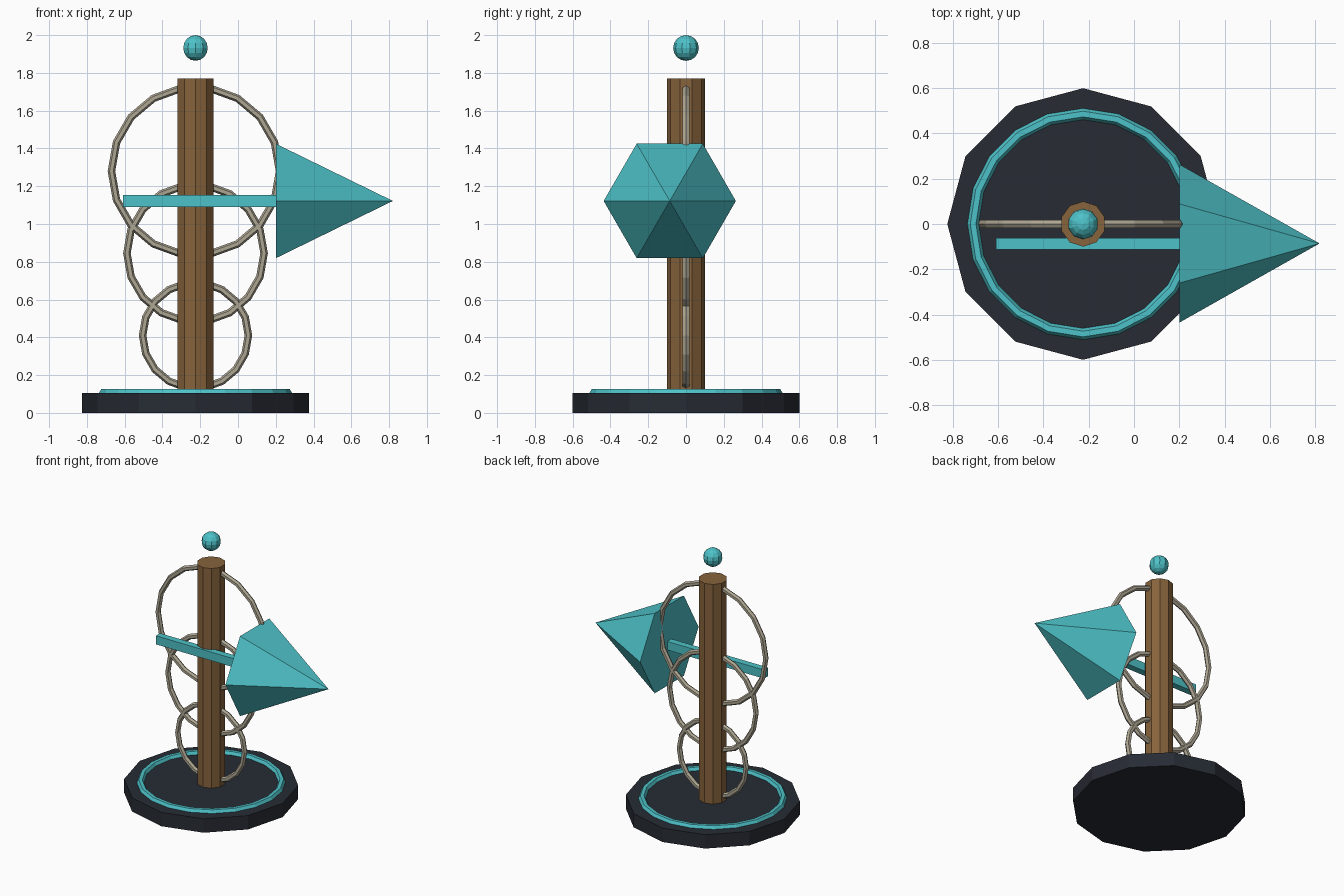
import bpy
from math import pi

if "Cube" in bpy.data.objects:
    bpy.data.objects.remove(bpy.data.objects["Cube"])

CX = -0.225  # x of the post axis


def material(name, rgb):
    m = bpy.data.materials.new(name)
    m.diffuse_color = (*rgb, 1)
    m.use_nodes = True
    m.node_tree.nodes["Principled BSDF"].inputs["Base Color"].default_value = m.diffuse_color
    return m


DARK = material("dark_stone", (0.02, 0.024, 0.034))
TEAL = material("teal", (0.075, 0.54, 0.58))
WOOD = material("wood", (0.24, 0.125, 0.045))
WIRE = material("pale_metal", (0.42, 0.38, 0.29))


def finish(name, mat):
    ob = bpy.context.object
    ob.name = name
    ob.data.materials.append(mat)
    return ob


def cylinder(name, sides, radius, z0, z1, mat):
    bpy.ops.mesh.primitive_cylinder_add(vertices=sides, radius=radius, depth=z1 - z0,
                                        location=(CX, 0, (z0 + z1) / 2))
    return finish(name, mat)


def ring(name, z, major, minor, segments, mat, tilt=0):
    bpy.ops.mesh.primitive_torus_add(major_radius=major, minor_radius=minor,
                                     major_segments=segments, minor_segments=6,
                                     location=(CX, 0, z), rotation=(tilt, 0, 0))
    return finish(name, mat)


# Base disc with inlaid ring, and the post
cylinder("base", 12, 0.6, 0, 0.105, DARK)
ring("base_ring", 0.105, 0.486, 0.025, 20, TEAL)
cylinder("post", 10, 0.1, 0.1, 1.77, WOOD)

# Upright hoops, growing towards the top
for i, (z, r) in enumerate([(0.41, 0.28), (0.845, 0.363), (1.28, 0.445)]):
    ring(f"hoop_{i + 1}", z, r, 0.02, 18, WIRE, pi / 2)

# Floating ball
bpy.ops.mesh.primitive_uv_sphere_add(segments=10, ring_count=8, radius=0.068,
                                     location=(CX, 0, 1.932))
finish("floating_ball", TEAL)

# Pointer: bar in front of the post and a six-sided head
bpy.ops.mesh.primitive_cube_add(size=1, location=(-0.2, -0.087, 1.122))
finish("pointer_bar", TEAL).scale = (0.82, 0.05, 0.065)
bpy.ops.mesh.primitive_cone_add(vertices=6, radius1=0.35, radius2=0, depth=0.62,
                                location=(0.51, -0.086, 1.122), rotation=(0, pi / 2, 0))
finish("pointer_head", TEAL)
